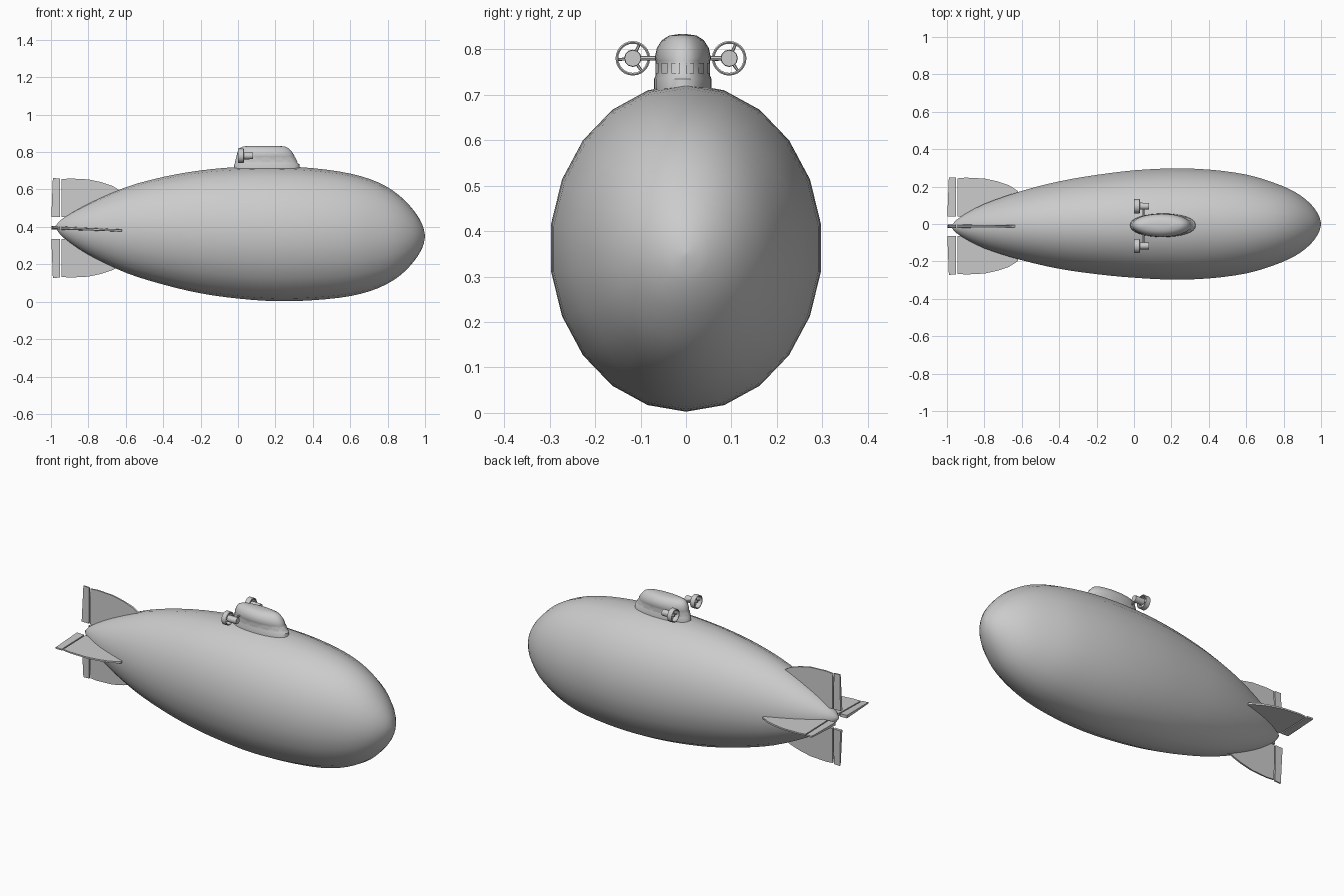
import bpy, bmesh, math
from mathutils import Vector, Matrix

if "Cube" in bpy.data.objects:
    bpy.data.objects.remove(bpy.data.objects["Cube"])

grey = bpy.data.materials.new("plain grey")
grey.use_nodes = True
GREY = (0.6, 0.6, 0.6, 1)
grey.diffuse_color = GREY
grey.node_tree.nodes["Principled BSDF"].inputs["Base Color"].default_value = GREY


def finish(name, bm, angle=35):
    """Turn a bmesh into a shaded, coloured object."""
    bmesh.ops.recalc_face_normals(bm, faces=bm.faces[:])
    mesh = bpy.data.meshes.new(name)
    bm.to_mesh(mesh)
    bm.free()
    mesh.materials.append(grey)
    obj = bpy.data.objects.new(name, mesh)
    bpy.context.collection.objects.link(obj)
    bpy.ops.object.select_all(action='DESELECT')
    obj.select_set(True)
    bpy.context.view_layer.objects.active = obj
    bpy.ops.object.shade_smooth_by_angle(angle=math.radians(angle))
    return obj


def loft(bm, rings):
    """Skin closed rings of points and cap both ends."""
    rows = [[bm.verts.new(p) for p in ring] for ring in rings]
    n = len(rows[0])
    for a, b in zip(rows, rows[1:]):
        for i in range(n):
            j = (i + 1) % n
            bm.faces.new((a[i], a[j], b[j], b[i]))
    bm.faces.new(rows[0])
    bm.faces.new(rows[-1])


def spline(points, steps):
    """Catmull-Rom curve through tuples of any length."""
    pts = [Vector(p) for p in points]
    pts = [2 * pts[0] - pts[1]] + pts + [2 * pts[-1] - pts[-2]]
    out = []
    for a, b, c, d in zip(pts, pts[1:], pts[2:], pts[3:]):
        for k in range(steps):
            t = k / steps
            out.append(b + (c - a) * t / 2 + (2 * a - 5 * b + 4 * c - d) * t * t / 2
                       + (3 * b - a - 3 * c + d) * t ** 3 / 2)
    return out + [pts[-2]]


# Hull: stations of x, bottom, top, half width
stations = [(-.975, .393, .407, .008), (-.93, .34, .45, .05), (-.8, .25, .525, .12),
            (-.6, .155, .612, .187), (-.4, .092, .667, .236), (-.2, .045, .702, .268),
            (0, .017, .72, .29), (.2, .003, .724, .3), (.4, .008, .714, .294),
            (.6, .03, .685, .267), (.75, .073, .638, .222), (.86, .135, .57, .173),
            (.94, .215, .487, .113), (.985, .288, .413, .052), (1, .345, .355, .004)]
bm = bmesh.new()
SIDES = 22
rings = []
for x, low, high, half in spline(stations, 3):
    drift = -.014 * max(0, -x)
    rings.append([(x, drift + half * math.sin(math.tau * i / SIDES),
                   (low + high) / 2 - (high - low) / 2 * math.cos(math.tau * i / SIDES))
                  for i in range(SIDES)])
loft(bm, rings)
finish("hull", bm, 60)


def slab(name, outline, place):
    """Tapered plate: outline of (x, span), thicker near the root."""
    bm = bmesh.new()
    half = lambda s: .010 - .022 * s
    loft(bm, [[place(x, s, k * half(s)) for x, s in outline] for k in (-1, 1)])
    finish(name, bm)


# Four tail fins, each with a hinged control surface behind a narrow gap
fin = [(-.945, .055), (-.945, .258), (-.9, .262), (-.8, .257), (-.73, .242),
       (-.67, .222), (-.62, .19), (-.62, .06)]
rudder = [(-.998, .055), (-.952, .055), (-.952, .262), (-.99, .264)]
slope = lambda x: .381 - .04 * (x + .63)
places = {
    "upper": lambda x, s, t: (x, t - .012, .397 + s),
    "lower": lambda x, s, t: (x, t - .012, .391 - s),
    "left": lambda x, s, t: (x, s - .014, slope(x) + t),
    "right": lambda x, s, t: (x, -s - .008, slope(x) + t),
}
for side, place in places.items():
    slab(side + "_fin", fin, place)
    slab(side + "_control_surface", rudder, place)

# Gondola: rows of z, rear x, front x, half width
levels = [(.7, -.022, .332, .063), (.735, -.02, .328, .063), (.742, -.016, .318, .06),
          (.775, -.008, .302, .06), (.78, -.008, .302, .062), (.803, -.002, .287, .057),
          (.82, .008, .272, .046), (.83, .026, .25, .03), (.833, .06, .21, .01)]


def gondola_point(a, rear, front, half, z):
    c, s = math.cos(a), math.sin(a)
    return ((rear + front) / 2 + (front - rear) / 2 * c,
            -.007 + half * math.copysign(abs(s) ** .9, s), z)


bm = bmesh.new()
loft(bm, [[gondola_point(math.tau * i / 32, rear, front, half, z) for i in range(32)]
          for z, rear, front, half in levels])
finish("gondola", bm, 40)

# Window plates around the gondola
bm = bmesh.new()
for i in range(14):
    mid = math.tau * (i + .5) / 14
    ring = [[gondola_point(mid + d * .14, rear, front, half, z) for d in (-1, 0, 1)]
            for z, rear, front, half in ((.747, -.017, .319, .0625),
                                         (.77, -.011, .307, .0625))]
    rows = [[bm.verts.new(p) for p in r] for r in ring]
    for k in range(2):
        bm.faces.new((rows[0][k], rows[0][k + 1], rows[1][k + 1], rows[1][k]))
finish("gondola_windows", bm)


def rod(bm, start, end, r1, r2, sides=10):
    a, b = Vector(start), Vector(end)
    turn = (b - a).to_track_quat('Z', 'Y').to_matrix().to_4x4()
    bmesh.ops.create_cone(bm, cap_ends=True, segments=sides, radius1=r1, radius2=r2,
                          depth=(b - a).length, matrix=Matrix.Translation((a + b) / 2) @ turn)


# Engines with shrouded propellers either side of the gondola
AXIS = .78
for side, sign in (("left", 1), ("right", -1)):
    y = -.011 + sign * .106
    bm = bmesh.new()
    rod(bm, (.022, y, AXIS), (.08, y, AXIS), .019, .018, 12)
    rod(bm, (.008, y, AXIS), (.022, y, AXIS), .007, .014, 12)
    finish(side + "_engine", bm)

    bm = bmesh.new()
    rod(bm, (.05, -.007 + sign * .045, AXIS), (.05, y, AXIS), .005, .005, 8)
    finish(side + "_engine_strut", bm)

    bm = bmesh.new()
    section = [(.001, .032), (.029, .032), (.031, .035), (.029, .038), (.001, .038), (-.001, .035)]
    rows = [[bm.verts.new((x, y + r * math.cos(a), AXIS + r * math.sin(a))) for x, r in section]
            for a in (math.tau * i / 24 for i in range(24))]
    for i, row in enumerate(rows):
        after = rows[(i + 1) % 24]
        for k in range(6):
            m = (k + 1) % 6
            bm.faces.new((row[k], row[m], after[m], after[k]))
    finish(side + "_propeller_shroud", bm)

    bm = bmesh.new()
    for i in range(3):
        a = math.radians(65 + 120 * i)
        rod(bm, (.015, y, AXIS),
            (.015, y + .034 * math.cos(a), AXIS + .034 * math.sin(a)), .004, .003, 6)
    finish(side + "_propeller_blades", bm)
